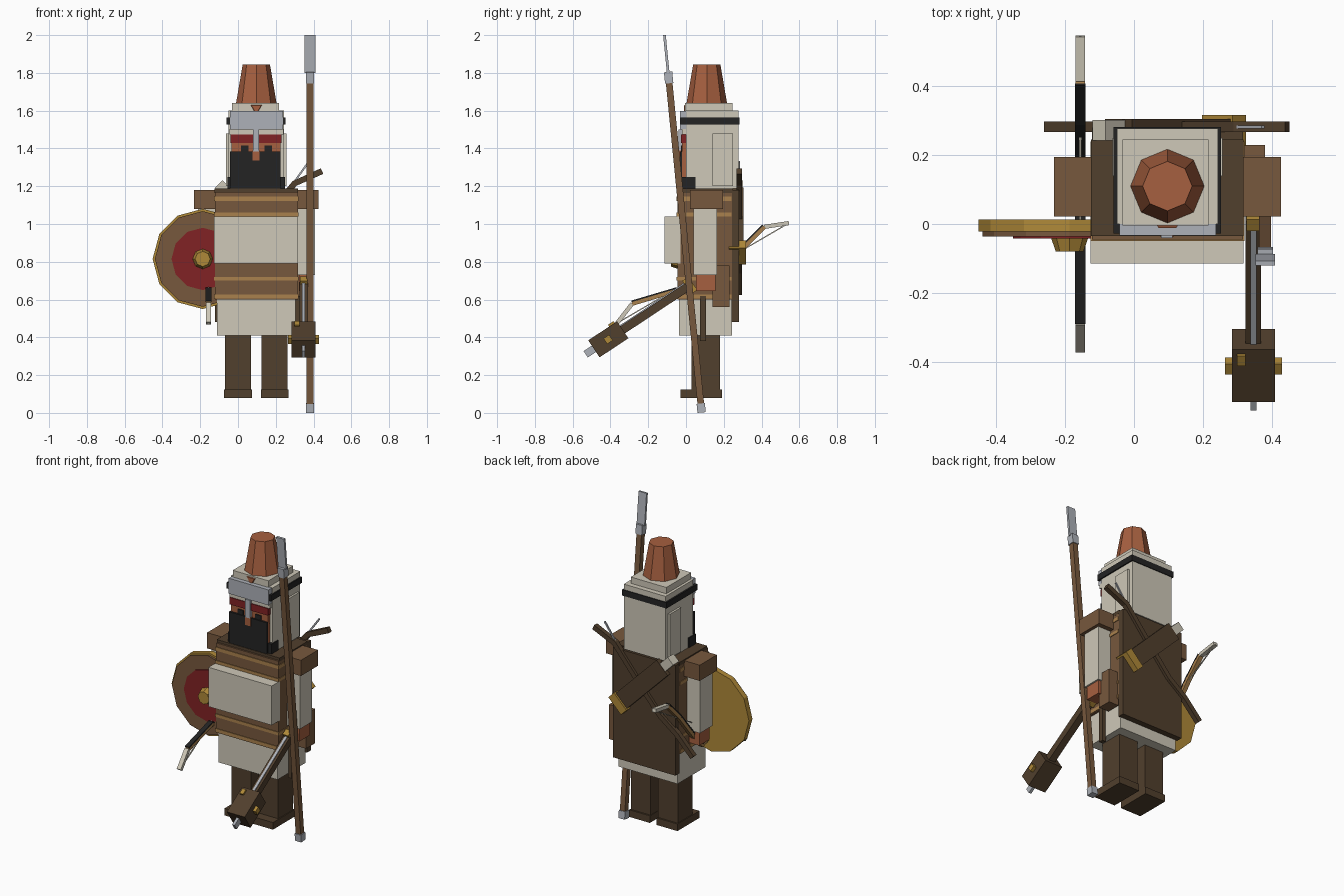
import bpy, bmesh, math
from mathutils import Vector

if "Cube" in bpy.data.objects:
    bpy.data.objects.remove(bpy.data.objects["Cube"])


def material(name, rgb):
    m = bpy.data.materials.new(name)
    m.diffuse_color = (*rgb, 1)
    m.use_nodes = True
    m.node_tree.nodes["Principled BSDF"].inputs["Base Color"].default_value = m.diffuse_color
    return m


WHITE = material("off_white", (0.62, 0.58, 0.48))
BROWN = material("leather_brown", (0.185, 0.098, 0.047))
DARK = material("dark_brown", (0.082, 0.05, 0.026))
TAN = material("tan", (0.40, 0.22, 0.075))
RUST = material("rust", (0.38, 0.115, 0.05))
GREY = material("steel_grey", (0.42, 0.44, 0.48))
GOLD = material("gold", (0.43, 0.25, 0.04))
RED = material("deep_red", (0.22, 0.016, 0.018))
BLACK = material("black", (0.017, 0.017, 0.017))


def finish(bm, name, mat):
    bmesh.ops.recalc_face_normals(bm, faces=bm.faces)
    me = bpy.data.meshes.new(name)
    bm.to_mesh(me)
    bm.free()
    me.materials.append(mat)
    ob = bpy.data.objects.new(name, me)
    bpy.context.collection.objects.link(ob)
    return ob


def box(name, mat, x0, x1, y0, y1, z0, z1):
    bm = bmesh.new()
    bmesh.ops.create_cube(bm, size=1)
    for v in bm.verts:
        v.co = ((x0 + x1) / 2 + v.co.x * (x1 - x0),
                (y0 + y1) / 2 + v.co.y * (y1 - y0),
                (z0 + z1) / 2 + v.co.z * (z1 - z0))
    return finish(bm, name, mat)


def beam(name, mat, p0, p1, w, t, side=(1, 0, 0)):
    """Bar from p0 to p1, w wide along side and t thick across it."""
    p0, p1, s = Vector(p0), Vector(p1), Vector(side)
    n = (p1 - p0).cross(s).normalized()
    bm = bmesh.new()
    bmesh.ops.create_cube(bm, size=1)
    for v in bm.verts:
        v.co = p0.lerp(p1, v.co.z + 0.5) + s * v.co.x * w + n * v.co.y * t
    return finish(bm, name, mat)


def frustum(name, mat, c, r0, r1, h, n, forward=False, turn=0):
    """Tapered prism rising along z, or towards the front."""
    bm = bmesh.new()
    rings = []
    for r, d in ((r0, 0), (r1, h)):
        ring = []
        for i in range(n):
            a = turn + math.tau * i / n
            u, v = r * math.cos(a), r * math.sin(a)
            off = Vector((u, -d, v)) if forward else Vector((u, v, d))
            ring.append(bm.verts.new(Vector(c) + off))
        bm.faces.new(ring)
        rings.append(ring)
    for i in range(n):
        j = (i + 1) % n
        bm.faces.new((rings[0][i], rings[0][j], rings[1][j], rings[1][i]))
    return finish(bm, name, mat)


def ribbon(name, mat, pts, place, w, t, lift=0):
    """Bent bar through 2D pts; place(a, b, side) maps it into space."""
    pts = [Vector(p) for p in pts]
    bm = bmesh.new()
    rows = []
    for i, p in enumerate(pts):
        d = (pts[min(i + 1, len(pts) - 1)] - pts[max(i - 1, 0)]).normalized()
        n = Vector((-d.y, d.x))
        row = []
        for k, s in ((-1, -1), (1, -1), (1, 1), (-1, 1)):
            q = p + n * (lift + k * t / 2)
            row.append(bm.verts.new(place(q.x, q.y, s * w / 2)))
        rows.append(row)
    for a, b in zip(rows, rows[1:]):
        for i in range(4):
            j = (i + 1) % 4
            bm.faces.new((a[i], a[j], b[j], b[i]))
    bm.faces.new(rows[0])
    bm.faces.new(rows[-1])
    return finish(bm, name, mat)


CX = 0.097  # body centre line

# legs, feet, shoulders, arms, hands
for s, tag in ((-1, "left"), (1, "right")):
    def pair(part, mat, a, b, *rest):
        xs = sorted((CX + s * a, CX + s * b))
        return box(f"{tag}_{part}", mat, *xs, *rest)
    pair("leg", DARK, 0.027, 0.165, 0.03, 0.18, 0.1, 0.43)
    pair("foot", DARK, 0.024, 0.17, -0.03, 0.19, 0.08, 0.125)
    pair("shoulder", BROWN, 0.215, 0.33, 0.022, 0.195, 1.08, 1.18)
    pair("sleeve", WHITE, 0.215, 0.31, 0.04, 0.165, 0.73, 1.08)
    pair("hand", RUST, 0.225, 0.30, 0.052, 0.155, 0.645, 0.73)
    pair("helmet_side_plate", WHITE, 0.14, 0.16, 0.14, 0.25, 1.2, 1.48)

# tunic, torso and wrapped stripes
box("tunic_skirt", WHITE, -0.11, 0.304, -0.037, 0.243, 0.41, 0.62)
box("torso", BROWN, -0.122, 0.317, -0.045, 0.243, 0.6, 1.17)
box("torso_top", DARK, -0.125, 0.318, -0.035, 0.245, 1.165, 1.187)
for i, (z0, z1) in enumerate(((0.605, 0.627), (0.70, 0.72), (1.04, 1.06), (1.122, 1.145))):
    box(f"torso_stripe_{i}", TAN, -0.126, 0.321, -0.049, 0.24, z0, z1)
box("chest_cloth", WHITE, -0.127, 0.318, -0.115, -0.03, 0.79, 1.04)
box("side_pouch", BROWN, 0.31, 0.38, 0.14, 0.23, 0.56, 0.78)
box("hanging_strap", DARK, 0.30, 0.325, 0.075, 0.105, 0.38, 0.62)
box("back_cape", DARK, -0.122, 0.317, 0.24, 0.28, 0.48, 1.18)

# head and face
box("helmet_drape", WHITE, -0.05, 0.244, 0.0, 0.277, 1.187, 1.6)
box("face", RUST, -0.035, 0.225, -0.02, 0.01, 1.2, 1.5)
box("beard", BLACK, -0.042, 0.225, -0.032, 0.03, 1.18, 1.385)
box("beard_side", BLACK, -0.055, 0.249, -0.02, 0.05, 1.187, 1.25)
box("brow_band", RED, -0.04, 0.23, -0.027, 0.0, 1.43, 1.475)
for i, x in enumerate((0.035, 0.159)):
    box(f"eye_{i}", BLACK, x - 0.02, x + 0.02, -0.026, -0.01, 1.38, 1.415)
box("nose", RUST, 0.077, 0.115, -0.038, 0.0, 1.335, 1.39)
box("nose_guard", GREY, 0.079, 0.112, -0.04, 0.0, 1.385, 1.5)
box("helmet_rim", WHITE, -0.045, 0.24, -0.022, 0.02, 1.475, 1.502)
box("helmet_front", GREY, -0.042, 0.238, -0.033, 0.02, 1.5, 1.598)
box("helmet_black_band", BLACK, -0.06, 0.252, -0.028, 0.282, 1.527, 1.565)
box("helmet_crown", WHITE, -0.033, 0.217, -0.005, 0.245, 1.595, 1.64)
frustum("tall_cap", RUST, (CX, 0.11, 1.635), 0.108, 0.072, 0.21, 8)
frustum("helmet_badge", RUST, (CX, -0.003, 1.613), 0.036, 0.03, 0.008, 3, True, -math.pi / 2)

# spear leaning forward
def on_spear(z):
    return (0.381, 0.083 - 0.0985 * z, z)


for part, mat, z0, z1, w, t in (
        ("butt", GREY, 0.002, 0.05, 0.044, 0.044), ("shaft", BROWN, 0.045, 1.75, 0.035, 0.035),
        ("socket", GREY, 1.745, 1.805, 0.044, 0.044), ("blade", GREY, 1.8, 2.0, 0.056, 0.014)):
    beam("spear_" + part, mat, on_spear(z0), on_spear(z1), w, t)

# round shield
SX, SZ = -0.187, 0.815
frustum("shield_backing", GOLD, (SX, 0.013, SZ), 0.265, 0.265, 0.035, 12, True)
frustum("shield_face", BROWN, (SX, -0.02, SZ), 0.253, 0.253, 0.016, 12, True)
frustum("shield_red_disc", RED, (SX, -0.034, SZ), 0.165, 0.165, 0.008, 12, True)
frustum("shield_boss", GOLD, (SX, -0.04, SZ), 0.054, 0.04, 0.04, 8, True)

# mace: shaft, head, spikes
A, B = Vector((0.347, 0.02, 0.675)), Vector((0.347, -0.335, 0.44))
d = (B - A).normalized()
up = Vector((0, d.z, -d.y))
beam("mace_shaft", DARK, A, B, 0.045, 0.045)
beam("mace_inlay", GREY, A + up * 0.024, B + up * 0.024, 0.016, 0.008)
beam("mace_pommel", GOLD, A - d * 0.02, A + d * 0.02, 0.04, 0.085)
beam("mace_head", DARK, B, B + d * 0.183, 0.125, 0.108)
beam("mace_tip", GREY, B + d * 0.18, B + d * 0.235, 0.018, 0.04)
beam("mace_side_studs", GOLD, B + d * 0.075, B + d * 0.11, 0.165, 0.035)
S = B + d * 0.03 + Vector((-0.035, 0, 0)) + up * 0.055
beam("mace_top_stud", GOLD, S - d * 0.015, S + d * 0.02, 0.025, 0.02)


# bow held in the left hand
def hand_plane(a, b, s):
    return (-0.156 + s, a, b)


limbs = [(-0.285, 0.578), (-0.05, 0.648), (0.07, 0.605), (0.16, 0.70), (0.30, 0.87), (0.415, 0.985)]
low, high = (-0.365, 0.475), (0.545, 1.005)
ribbon("bow_limbs", TAN, limbs, hand_plane, 0.028, 0.022)
ribbon("bow_black_facing", BLACK, limbs, hand_plane, 0.03, 0.008, 0.013)
ribbon("bow_lower_tip", WHITE, [low, limbs[0]], hand_plane, 0.028, 0.022)
ribbon("bow_upper_tip", WHITE, [limbs[-1], high], hand_plane, 0.028, 0.022)
ribbon("bow_string", WHITE, [low, high], hand_plane, 0.006, 0.006)


# bow slung on the back
def back_plane(a, b, s):
    return (a, 0.282 + s, b)


ribbon("back_bow", DARK, [(0.445, 1.28), (0.30, 1.215), (0.12, 1.0), (-0.02, 0.84), (-0.14, 0.75), (-0.25, 0.635)],
       back_plane, 0.03, 0.032)
ribbon("back_bow_string", GREY, [(0.375, 1.33), (0.26, 1.17)], back_plane, 0.008, 0.01)

# scabbard across the back with pale grip and gold end
P, Q = Vector((-0.045, 0.272, 1.155)), Vector((0.245, 0.272, 0.865))
e = (Q - P).normalized()
side = (0, 1, 0)
beam("back_scabbard", DARK, P, Q, 0.066, 0.11, side)
beam("back_scabbard_end", GOLD, Q - e * 0.005, Q + e * 0.05, 0.09, 0.125, side)
beam("back_scabbard_grip", WHITE, P - e * 0.08, P, 0.06, 0.055, side)
